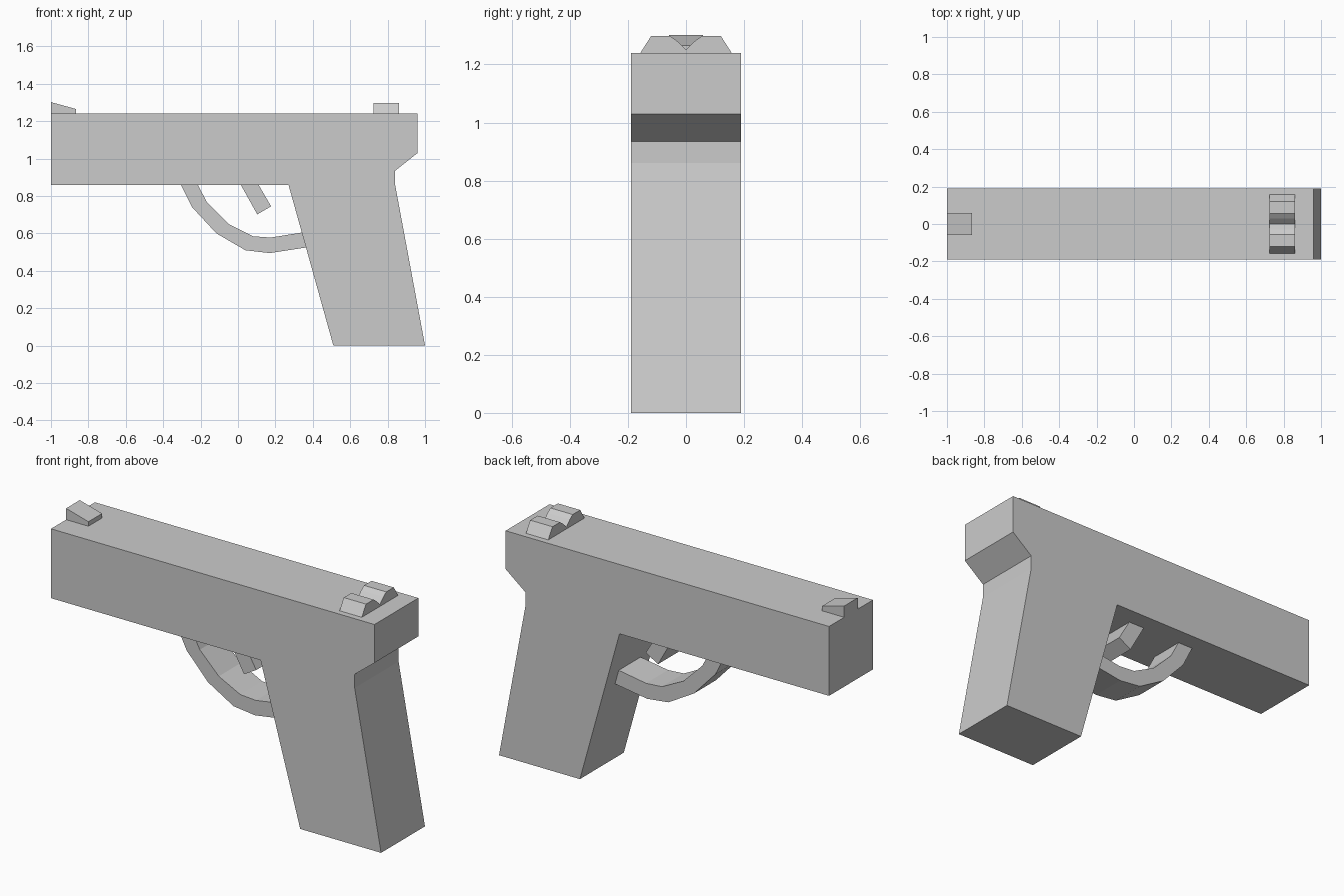
import bpy
import bmesh
from mathutils import Vector

if "Cube" in bpy.data.objects:
    bpy.data.objects.remove(bpy.data.objects["Cube"])


def prism(name, points, direction, to_3d):
    """Extrude a closed flat profile along a direction into a solid."""
    bm = bmesh.new()
    face = bm.faces.new([bm.verts.new(to_3d(a, b)) for a, b in points])
    ext = bmesh.ops.extrude_face_region(bm, geom=[face])
    moved = [g for g in ext["geom"] if isinstance(g, bmesh.types.BMVert)]
    bmesh.ops.translate(bm, verts=moved, vec=Vector(direction))
    bmesh.ops.recalc_face_normals(bm, faces=bm.faces)
    mesh = bpy.data.meshes.new(name)
    bm.to_mesh(mesh)
    bm.free()
    obj = bpy.data.objects.new(name, mesh)
    bpy.context.collection.objects.link(obj)
    return obj


def side_prism(name, points, half_width):
    """Side (x, z) profile, centred on y = 0."""
    return prism(name, points, (0, 2 * half_width, 0),
                 lambda x, z: (x, -half_width, z))


# Slide and grip in one silhouette
side_prism("body", [(-1, 0.86), (-1, 1.24), (0.96, 1.24), (0.96, 1.03),
                    (0.84, 0.935), (0.84, 0.86), (1, 0), (0.51, 0),
                    (0.27, 0.86)], 0.19)

# Curved guard strip: outer edge, then inner edge back
guard_outer = [(-0.305, 0.86), (-0.245, 0.74), (-0.115, 0.60),
               (0.04, 0.51), (0.17, 0.495), (0.365, 0.525)]
guard_inner = [(-0.215, 0.86), (-0.165, 0.765), (-0.05, 0.65),
               (0.08, 0.585), (0.175, 0.578), (0.342, 0.605)]
side_prism("guard", guard_outer + guard_inner[::-1], 0.095)

# Angled lever inside the guard
side_prism("lever", [(0.015, 0.86), (0.11, 0.86), (0.177, 0.745),
                     (0.103, 0.702)], 0.095)

# Front ramp on top
side_prism("front_sight", [(-1, 1.24), (-1, 1.302), (-0.865, 1.265),
                           (-0.865, 1.24)], 0.059)

# Notched rear block on top, mirrored half profile in (y, z)
half = [(0.157, 1.24), (0.12, 1.298), (0.055, 1.298), (0.03, 1.28)]
rear = half + [(0, 1.25)] + [(-y, z) for y, z in reversed(half)]
prism("rear_sight", rear, (0.135, 0, 0), lambda y, z: (0.725, y, z))
